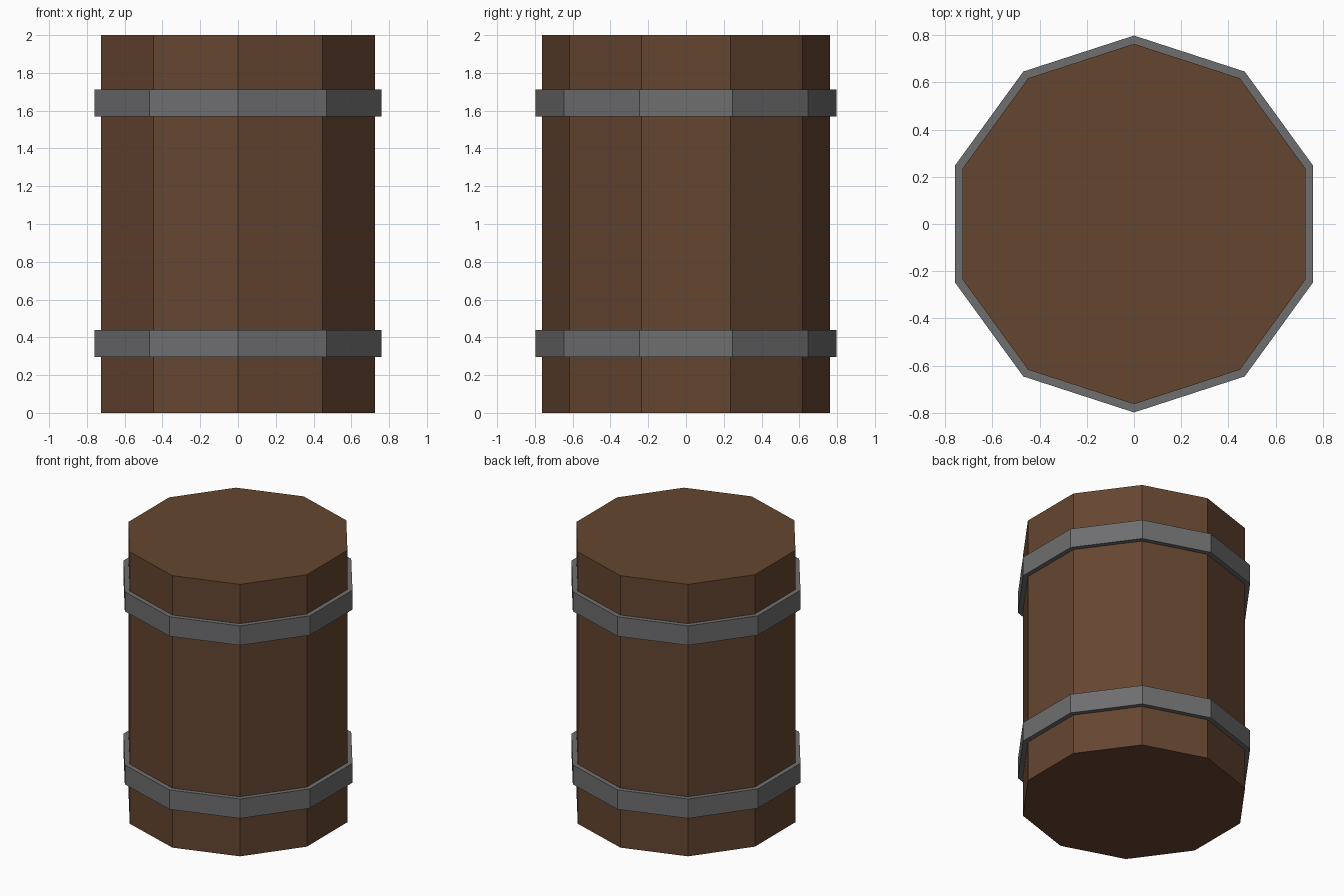
import bpy, math

if "Cube" in bpy.data.objects:
    bpy.data.objects.remove(bpy.data.objects["Cube"])

SIDES = 10


def material(name, rgb):
    m = bpy.data.materials.new(name)
    m.diffuse_color = (*rgb, 1)
    m.use_nodes = True
    m.node_tree.nodes["Principled BSDF"].inputs["Base Color"].default_value = m.diffuse_color
    return m


def ring_points(radius, z):
    # decagon with a corner pointing along +y
    return [(radius * math.cos(math.pi / 2 + i * math.tau / SIDES),
             radius * math.sin(math.pi / 2 + i * math.tau / SIDES), z)
            for i in range(SIDES)]


def make(name, verts, faces, mat):
    mesh = bpy.data.meshes.new(name)
    mesh.from_pydata(verts, [], faces)
    mesh.materials.append(mat)
    obj = bpy.data.objects.new(name, mesh)
    bpy.context.collection.objects.link(obj)
    return obj


def bridge(a, b):
    # side quads between ring number a and ring number b
    return [(a * SIDES + i, a * SIDES + (i + 1) % SIDES,
             b * SIDES + (i + 1) % SIDES, b * SIDES + i) for i in range(SIDES)]


wood = material("brown wood", (0.130, 0.061, 0.030))
iron = material("grey iron", (0.156, 0.156, 0.162))

BODY_R, BAND_R = 0.763, 0.798

# Wooden body: closed ten-sided prism
make("barrel_body", ring_points(BODY_R, 0) + ring_points(BODY_R, 2),
     bridge(0, 1) + [tuple(reversed(range(SIDES))), tuple(range(SIDES, 2 * SIDES))], wood)

# Iron hoops: hollow ten-sided rings around the body
for name, z0, z1 in (("lower_hoop", 0.295, 0.438), ("upper_hoop", 1.568, 1.711)):
    verts = (ring_points(BAND_R, z0) + ring_points(BAND_R, z1)
             + ring_points(BODY_R - 0.01, z1) + ring_points(BODY_R - 0.01, z0))
    make(name, verts, bridge(0, 1) + bridge(1, 2) + bridge(2, 3) + bridge(3, 0), iron)
